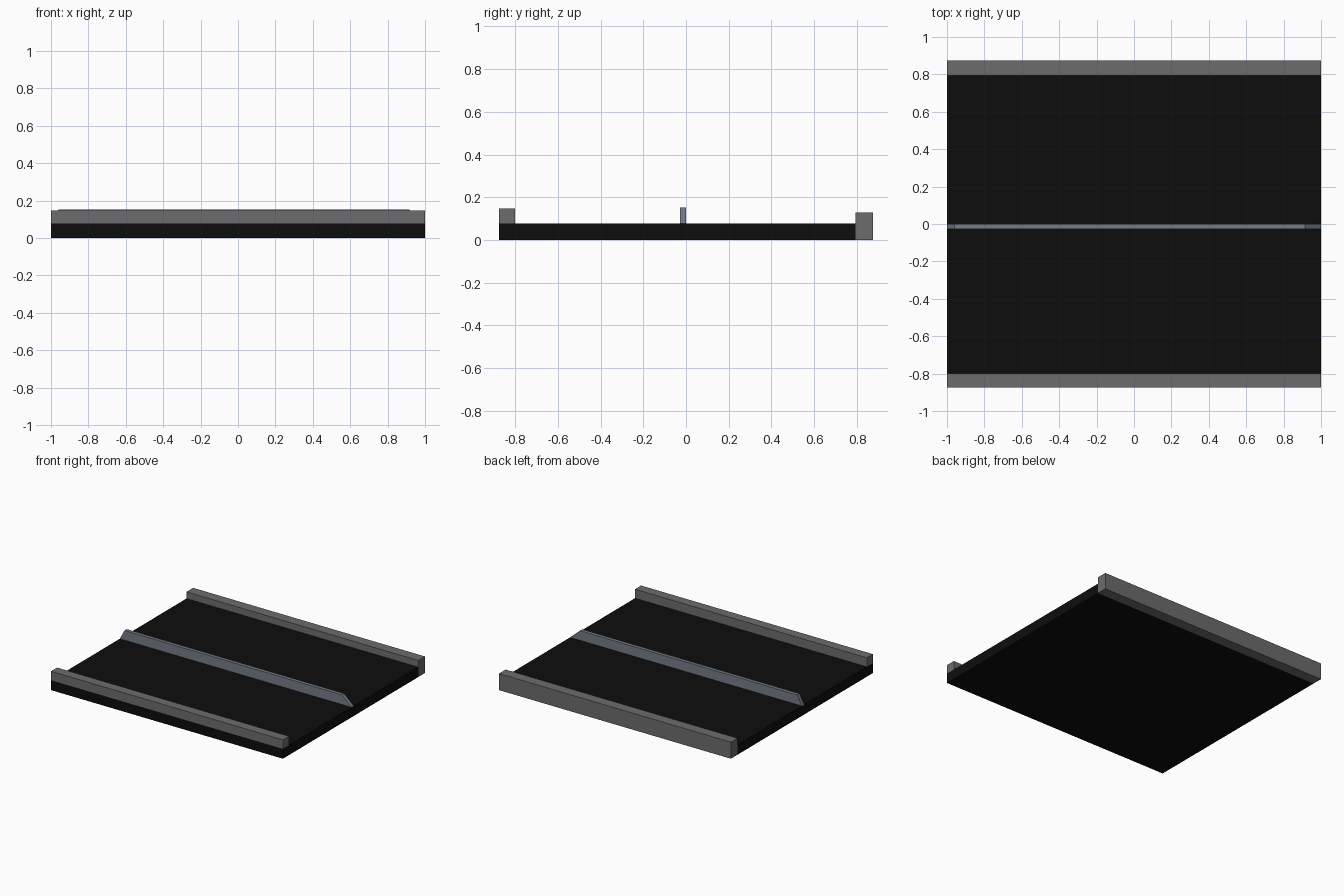
import bpy
import bmesh

if "Cube" in bpy.data.objects:
    bpy.data.objects.remove(bpy.data.objects["Cube"])


def material(name, rgb):
    mat = bpy.data.materials.new(name)
    mat.diffuse_color = (*rgb, 1.0)
    mat.use_nodes = True
    mat.node_tree.nodes["Principled BSDF"].inputs["Base Color"].default_value = mat.diffuse_color
    return mat


def extrude_profile(name, profile, y0, y1, mat):
    """Extrude an x-z outline from y0 to y1."""
    bm = bmesh.new()
    face = bm.faces.new([bm.verts.new((x, y0, z)) for x, z in profile])
    ext = bmesh.ops.extrude_face_region(bm, geom=[face])
    moved = [v for v in ext["geom"] if isinstance(v, bmesh.types.BMVert)]
    bmesh.ops.translate(bm, verts=moved, vec=(0, y1 - y0, 0))
    bmesh.ops.recalc_face_normals(bm, faces=bm.faces)
    mesh = bpy.data.meshes.new(name)
    bm.to_mesh(mesh)
    bm.free()
    mesh.materials.append(mat)
    obj = bpy.data.objects.new(name, mesh)
    bpy.context.collection.objects.link(obj)
    return obj


def strip(name, y0, y1, z0, z1, mat):
    """Full-length box along x."""
    return extrude_profile(name, [(-1, z0), (1, z0), (1, z1), (-1, z1)], y0, y1, mat)


asphalt = material("asphalt", (0.004, 0.004, 0.004))
concrete = material("concrete", (0.15, 0.15, 0.15))
steel = material("steel", (0.17, 0.20, 0.24))

ROAD_TOP = 0.077

# Road slab
strip("road_slab", -0.875, 0.793, 0, ROAD_TOP, asphalt)

# Front kerb sits on the slab; back kerb reaches the ground
strip("front_kerb", -0.875, -0.80, ROAD_TOP, 0.147, concrete)
strip("back_kerb", 0.793, 0.875, 0, 0.129, concrete)

# Central divider with sloped ends
extrude_profile(
    "central_divider",
    [(-1, ROAD_TOP), (1, ROAD_TOP), (0.915, 0.152), (-0.96, 0.152)],
    -0.028, 0.0, steel)
